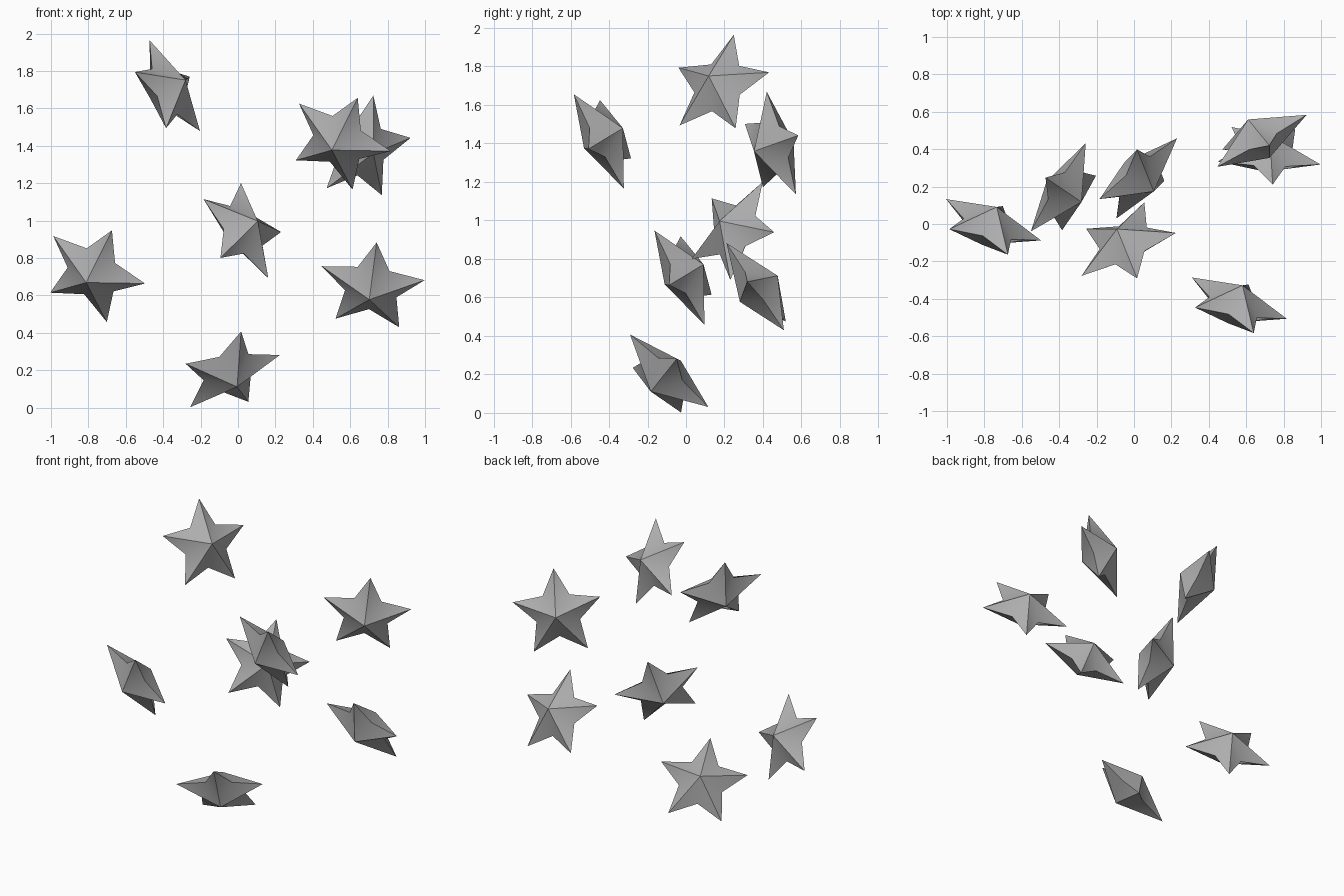
import bpy, bmesh, math
from mathutils import Vector

if "Cube" in bpy.data.objects:
    bpy.data.objects.remove(bpy.data.objects["Cube"])

TIP, VALLEY, HALF_DEPTH = 0.292, 0.146, 0.12

grey = bpy.data.materials.new("dark_grey")
grey.diffuse_color = (0.42, 0.42, 0.42, 1)
grey.use_nodes = True
grey.node_tree.nodes["Principled BSDF"].inputs["Base Color"].default_value = grey.diffuse_color


def star(name, center, tip_a, tip_b):
    """Five-pointed star; tip_a and tip_b are neighbouring tip offsets."""
    a, b = Vector(tip_a).normalized(), Vector(tip_b).normalized()
    u = (a + b).normalized()          # bisector of the two tips
    v = (b - a).normalized()
    n = u.cross(v).normalized()
    c = Vector(center)
    bm = bmesh.new()
    # zigzag outline: tips and valleys alternate
    ring = []
    for i in range(10):
        ang = math.radians(36 * (i + 1))
        r = VALLEY if i % 2 else TIP
        ring.append(bm.verts.new(c + (u * math.cos(ang) + v * math.sin(ang)) * r))
    # front and back peaks
    for side in (1, -1):
        peak = bm.verts.new(c + n * HALF_DEPTH * side)
        for i in range(10):
            bm.faces.new((ring[i], ring[(i + 1) % 10], peak))
    bmesh.ops.recalc_face_normals(bm, faces=bm.faces[:])
    mesh = bpy.data.meshes.new(name)
    bm.to_mesh(mesh)
    bm.free()
    mesh.materials.append(grey)
    obj = bpy.data.objects.new(name, mesh)
    bpy.context.collection.objects.link(obj)
    # soft valleys, crisp ridges and outline
    bpy.ops.object.select_all(action='DESELECT')
    obj.select_set(True)
    bpy.context.view_layer.objects.active = obj
    bpy.ops.object.shade_smooth_by_angle(angle=math.radians(60))


# center, then the directions of two neighbouring tips
stars = {
    "star_left": ((-0.773, -0.010, 0.720), (0.096, -0.153, 0.228), (0.275, -0.076, -0.059)),
    "star_front_right": ((0.541, -0.429, 1.428), (0.096, -0.153, 0.228), (0.275, -0.076, -0.059)),
    "star_top": ((-0.374, 0.173, 1.700), (-0.099, 0.074, 0.263), (0.117, 0.260, 0.069)),
    "star_back_right": ((0.667, 0.456, 1.384), (0.054, -0.037, 0.281), (0.258, 0.129, 0.056)),
    "star_lower_right": ((0.714, 0.378, 0.645), (0.025, -0.166, 0.236), (0.281, -0.058, 0.034)),
    "star_middle": ((0.026, 0.250, 0.949), (-0.011, 0.144, 0.246), (0.203, 0.206, -0.012)),
    "star_bottom": ((-0.048, -0.105, 0.191), (0.064, -0.184, 0.214), (0.271, 0.057, 0.090)),
}
for name, data in stars.items():
    star(name, *data)
